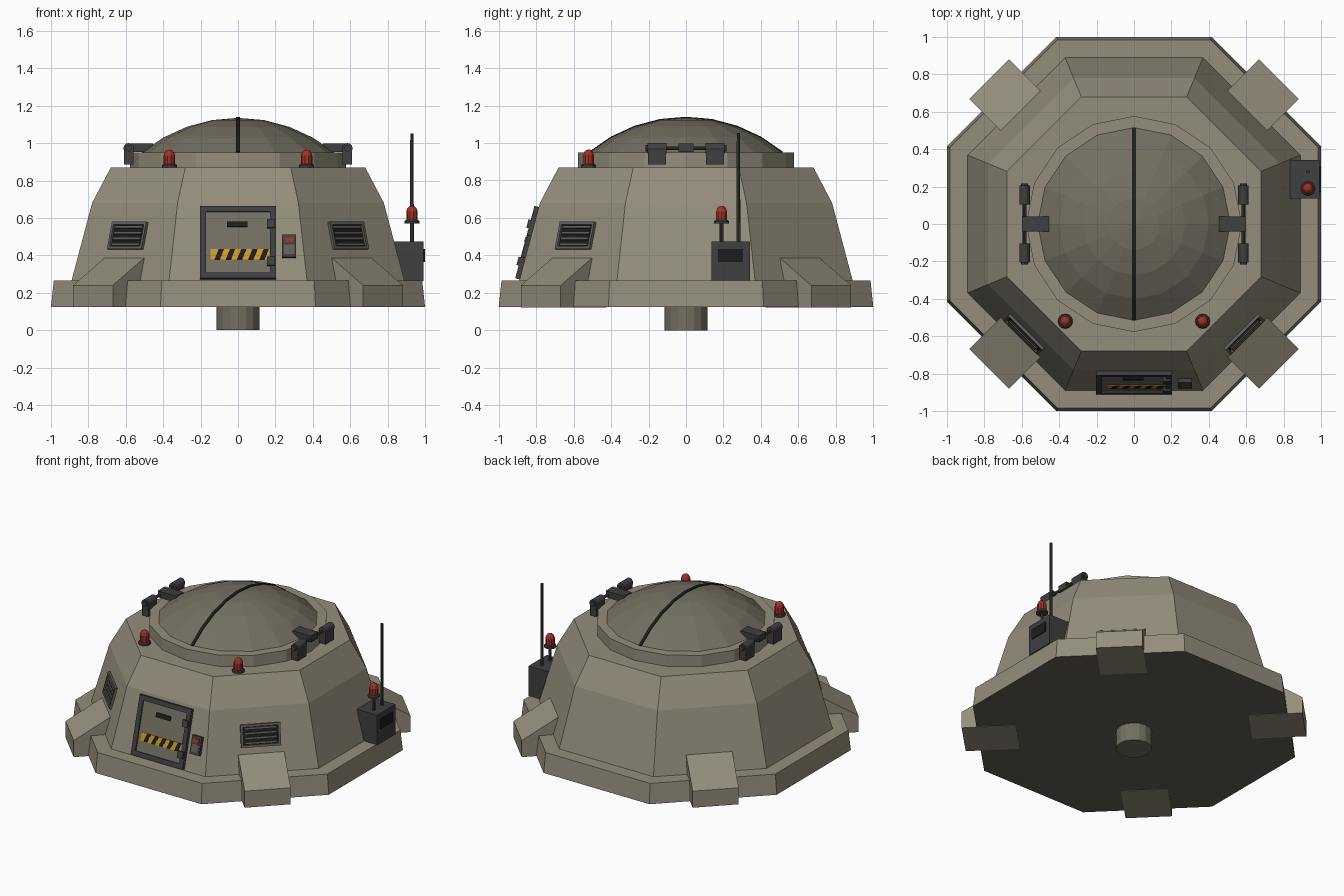
import bpy, bmesh, math
from mathutils import Matrix, Vector

if "Cube" in bpy.data.objects:
    bpy.data.objects.remove(bpy.data.objects["Cube"])

def material(name, rgb):
    m = bpy.data.materials.new(name)
    m.diffuse_color = (*rgb, 1)
    m.use_nodes = True
    m.node_tree.nodes["Principled BSDF"].inputs["Base Color"].default_value = m.diffuse_color
    return m

BEIGE = material("beige armour", (0.30, 0.27, 0.205))
OLIVE = material("dark beige", (0.17, 0.158, 0.12))
UNDER = material("underside brown", (0.13, 0.12, 0.10))
GREY = material("dark grey", (0.05, 0.05, 0.053))
BLACK = material("black", (0.012, 0.012, 0.012))
RED = material("red", (0.36, 0.03, 0.02))
YELLOW = material("yellow", (0.62, 0.33, 0.02))
MID = material("vent grey", (0.12, 0.115, 0.10))

def finish(name, bm, mat, matrix=None):
    bmesh.ops.recalc_face_normals(bm, faces=bm.faces)
    if matrix:
        bm.transform(matrix)
    me = bpy.data.meshes.new(name)
    bm.to_mesh(me)
    bm.free()
    me.materials.append(mat)
    ob = bpy.data.objects.new(name, me)
    bpy.context.collection.objects.link(ob)
    return ob

def lathe(name, profile, sides, mat, matrix=None, phase=0.0):
    """Capped stack of polygon rings from (radius, z) pairs; radius 0 makes a tip."""
    bm = bmesh.new()
    rings = []
    for r, z in profile:
        n = sides if r > 0 else 1
        rings.append([bm.verts.new((r * math.cos(phase + math.tau * i / sides),
                                    r * math.sin(phase + math.tau * i / sides), z)) for i in range(n)])
    for a, b in zip(rings, rings[1:]):
        for i in range(sides):
            j = (i + 1) % sides
            bm.faces.new((a[i], a[j], b[0]) if len(b) == 1 else (a[i], a[j], b[j], b[i]))
    for ring in (rings[0], rings[-1]):
        if len(ring) > 2:
            bm.faces.new(ring)
    return finish(name, bm, mat, matrix)

def prism(name, points, d0, d1, mat, matrix=None):
    """Extrude a local xy outline from z = d0 to z = d1."""
    bm = bmesh.new()
    lo = [bm.verts.new((x, y, d0)) for x, y in points]
    hi = [bm.verts.new((x, y, d1)) for x, y in points]
    bm.faces.new(lo)
    bm.faces.new(hi)
    for i in range(len(points)):
        j = (i + 1) % len(points)
        bm.faces.new((lo[i], lo[j], hi[j], hi[i]))
    return finish(name, bm, mat, matrix)

def box(name, x0, x1, y0, y1, z0, z1, mat, matrix=None):
    return prism(name, [(x0, y0), (x1, y0), (x1, y1), (x0, y1)], z0, z1, mat, matrix)

OCT = 1 / math.cos(math.pi / 8)
def octagon(name, profile, mat):
    return lathe(name, [(r * OCT, z) for r, z in profile], 8, mat, phase=math.pi / 8)

# Octagonal hull, plinth and pivot
base = octagon("base_plinth", [(1.0, 0.125), (0.985, 0.265)], BEIGE)
base.data.materials.append(UNDER)
for p in base.data.polygons:
    if p.normal.z < -0.9:
        p.material_index = 1
octagon("hull", [(0.89, 0.265), (0.78, 0.68), (0.68, 0.87)], BEIGE)
lathe("pivot_stub", [(0.115, 0), (0.115, 0.125)], 16, OLIVE)

# Top ring and shallow dome with a seam strip
lathe("hatch_ring", [(0.577, 0.87), (0.577, 0.95)], 16, BEIGE)
R, ZC = 0.81, 0.325
STEPS = 4
angles = [math.asin(0.515 / R) * (1 - k / STEPS) for k in range(STEPS + 1)]
cap = [(R * math.sin(a) if k < STEPS else 0, ZC + R * math.cos(a)) for k, a in enumerate(angles)]
lathe("dome", cap, 16, OLIVE)
arc = cap + [(-r, z) for r, z in cap[-2::-1]]
strip = [(r, z + 0.005) for r, z in arc] + [(r, z - 0.01) for r, z in arc[::-1]]
prism("dome_seam", strip, -0.011, 0.011, BLACK,
      Matrix(((0, 0, 1, 0), (1, 0, 0, 0), (0, 1, 0, 0), (0, 0, 0, 1))))

# Sloped corner feet
foot = [(0.75, 0.123), (1.096, 0.123), (1.096, 0.24), (0.856, 0.388), (0.75, 0.388)]
UPRIGHT = Matrix.Rotation(math.pi / 2, 4, 'X')
for k in range(4):
    prism("corner_foot", foot, -0.15, 0.15, BEIGE,
          Matrix.Rotation(math.pi / 4 + k * math.pi / 2, 4, 'Z') @ UPRIGHT)

# Local frame on the sloped lower hull: x sideways, y up the slope, z outward
TILT = math.atan2(0.11, 0.415)
def wall(turn, z):
    out = 0.89 - (z - 0.265) * 0.11 / 0.415
    return (Matrix.Rotation(turn, 4, 'Z') @ Matrix.Translation((0, -out, z))
            @ Matrix.Rotation(math.pi / 2 - TILT, 4, 'X'))

def frame(name, w, h, t, d, mat, m):
    """Four bars around a w by h (half sizes) opening."""
    for s in (-1, 1):
        a, b = sorted((s * w, s * (w - t)))
        box(name, a, b, -h, h, -0.01, d, mat, m)
        a, b = sorted((s * h, s * (h - t)))
        box(name, -w + t, w - t, a, b, -0.01, d, mat, m)

# Front door
D = wall(0, 0.465)
frame("door_frame", 0.203, 0.2, 0.032, 0.024, GREY, D)
box("door_panel", -0.171, 0.171, -0.168, 0.168, -0.01, 0.014, OLIVE, D)
box("door_slot", -0.06, 0.052, 0.085, 0.115, 0.01, 0.022, BLACK, D)
box("hazard_strip", -0.147, 0.168, -0.094, -0.038, 0.01, 0.019, YELLOW, D)
for k in range(5):
    u = -0.125 + k * 0.06
    prism("hazard_bar", [(u, -0.094), (u + 0.028, -0.094), (u + 0.05, -0.038), (u + 0.022, -0.038)],
          0.015, 0.021, BLACK, D)
for v in (-0.107, 0.1):
    box("door_hinge", 0.155, 0.197, v - 0.023, v + 0.023, 0.0, 0.036, GREY, D)

# Keypad beside the door
K = wall(0, 0.445)
box("keypad_case", 0.236, 0.311, -0.062, 0.062, -0.01, 0.022, GREY, K)
box("keypad_plate", 0.246, 0.301, -0.045, 0.008, 0.018, 0.025, MID, K)
box("keypad_button", 0.25, 0.297, 0.02, 0.045, 0.018, 0.028, RED, K)

# Louvred vents on the two front corners
for turn in (-math.pi / 4, math.pi / 4):
    V = wall(turn, 0.503)
    frame("vent_frame", 0.13, 0.075, 0.016, 0.016, MID, V)
    box("vent_back", -0.115, 0.115, -0.06, 0.06, -0.01, 0.003, BLACK, V)
    for k in range(4):
        v = -0.048 + k * 0.032
        box("vent_slat", -0.104, 0.104, v - 0.007, v + 0.007, 0, 0.013, MID, V)

# Red warning beacons
def beacon(x, y, z):
    m = Matrix.Translation((x, y, z))
    lathe("beacon_base", [(0.04, 0), (0.04, 0.012), (0.034, 0.018)], 12, GREY, m)
    lathe("beacon_lamp", [(0.03, 0.018), (0.03, 0.065), (0.024, 0.083), (0.012, 0.093), (0, 0.095)], 10, RED, m)

for s in (-1, 1):
    beacon(s * 0.367, -0.52, 0.87)

# Side equipment box with lamp post and aerial
box("equipment_box", 0.83, 0.993, 0.137, 0.342, 0.262, 0.475, GREY)
box("box_panel", 0.99, 0.999, 0.17, 0.305, 0.365, 0.435, BLACK)
lathe("lamp_post", [(0.01, 0.475), (0.01, 0.572)], 8, GREY, Matrix.Translation((0.93, 0.19, 0)))
beacon(0.93, 0.19, 0.57)
lathe("aerial", [(0.01, 0.475), (0.009, 1.052)], 8, GREY, Matrix.Translation((0.93, 0.28, 0)))

# Dome hinges, one on each side
for s in (-1, 1):
    side = Matrix.Rotation(0 if s > 0 else math.pi, 4, 'Z')
    axle = side @ Matrix.Translation((0.585, 0, 0.972)) @ UPRIGHT
    lathe("hinge_rod", [(0.01, -0.215), (0.01, 0.215)], 8, GREY, axle)
    box("hinge_arm", 0.455, 0.6, -0.04, 0.04, 0.952, 0.997, GREY, side)
    for y in (-0.155, 0.155):
        box("hinge_block", 0.56, 0.61, y - 0.048, y + 0.048, 0.885, 0.975, GREY, side)
        lathe("hinge_barrel", [(0.028, y - 0.05), (0.028, y + 0.05)], 12, GREY, axle)
    for y in (-0.21, 0.21):
        lathe("hinge_cap", [(0.018, y - 0.006), (0.018, y + 0.006)], 8, GREY, axle)
